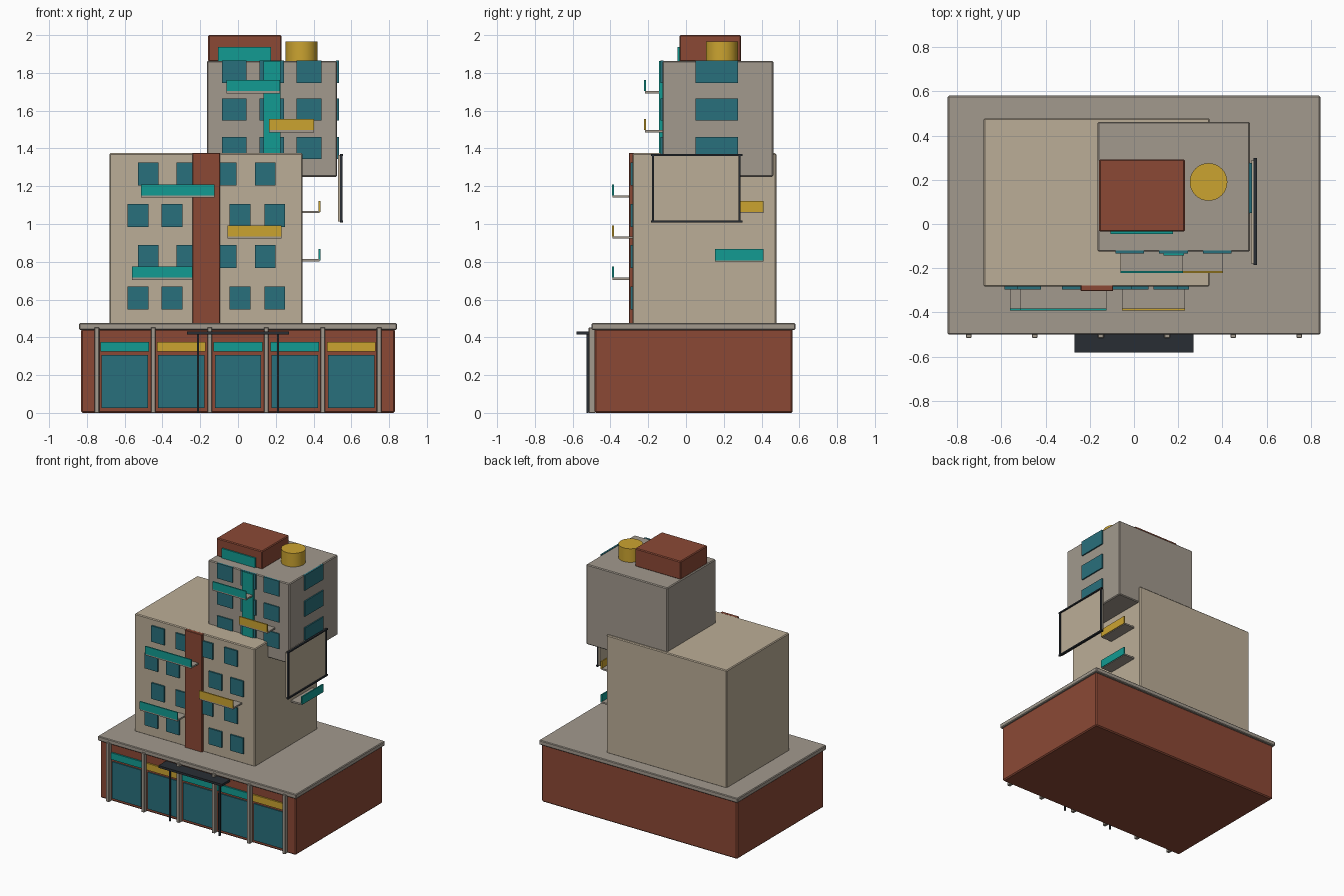
import bpy

if "Cube" in bpy.data.objects:
    bpy.data.objects.remove(bpy.data.objects["Cube"])


def material(name, rgb):
    m = bpy.data.materials.new(name)
    m.diffuse_color = (*rgb, 1)
    m.use_nodes = True
    m.node_tree.nodes["Principled BSDF"].inputs["Base Color"].default_value = m.diffuse_color
    return m


BRICK = material("brick", (0.26, 0.066, 0.036))
BEIGE = material("beige_plaster", (0.50, 0.42, 0.31))
GREY = material("grey_concrete", (0.36, 0.32, 0.27))
GLASS = material("glass", (0.022, 0.16, 0.20))
TEAL = material("teal_paint", (0.006, 0.33, 0.29))
GOLD = material("gold_paint", (0.60, 0.37, 0.03))
DARK = material("dark_metal", (0.022, 0.027, 0.034))


def box(name, x, y, z, mat, bevel=0.0):
    """Box from (min, max) pairs on each axis."""
    spans = (x, y, z)
    bpy.ops.mesh.primitive_cube_add(size=1, location=[(a + b) / 2 for a, b in spans])
    ob = bpy.context.object
    ob.name = name
    ob.scale = [b - a for a, b in spans]
    bpy.ops.object.transform_apply(location=False, rotation=False, scale=True)
    ob.data.materials.append(mat)
    if bevel:
        mod = ob.modifiers.new("bevel", "BEVEL")
        mod.width = bevel
        mod.segments = 1
    return ob


def around(c, w):
    return (c - w / 2, c + w / 2)


# Main volumes
box("podium", (-0.83, 0.83), (-0.485, 0.565), (0, 0.445), BRICK, 0.008)
box("podium_roof_slab", (-0.842, 0.842), (-0.5, 0.58), (0.44, 0.475), GREY, 0.005)
box("lower_tower", (-0.68, 0.342), (-0.283, 0.478), (0.47, 1.375), BEIGE, 0.006)
box("upper_tower", (-0.165, 0.524), (-0.125, 0.462), (1.25, 1.863), GREY, 0.006)
box("roof_house", (-0.158, 0.23), (-0.035, 0.292), (1.86, 2.0), BRICK, 0.006)
box("roof_house_sign", (-0.107, 0.176), (-0.045, -0.03), (1.863, 1.937), TEAL)

# Roof tank
bpy.ops.mesh.primitive_cylinder_add(vertices=32, radius=0.085, depth=0.107,
                                    location=(0.337, 0.19, 1.9135))
tank = bpy.context.object
tank.name = "roof_tank"
tank.data.materials.append(GOLD)
bpy.ops.object.shade_smooth_by_angle()

# Vertical facade strips
box("lower_tower_strip", (-0.241, -0.094), (-0.303, -0.275), (0.472, 1.375), BRICK, 0.003)
box("upper_tower_strip", (0.134, 0.226), (-0.142, -0.12), (1.3, 1.863), TEAL)

# Lower tower windows, rows alternate between two spacings
for row, z in enumerate((0.609, 0.827, 1.046, 1.265)):
    cols = (-0.475, -0.27, -0.063, 0.144) if row % 2 else (-0.53, -0.35, 0.011, 0.194)
    for c in cols:
        box("lower_window", around(c, 0.11), (-0.295, -0.275), around(z, 0.122), GLASS)

# Upper tower windows, front and right side
for z in (1.402, 1.606, 1.806):
    for c in (-0.019, 0.178, 0.376):
        box("upper_window", around(c, 0.13), (-0.134, -0.12), around(z, 0.117), GLASS)
    box("upper_side_window", (0.52, 0.534), (0.05, 0.276), around(z, 0.117), GLASS)


# Balconies: thin floor plus coloured front panel
def front_balcony(x, wall, depth, z, mat):
    front = wall - depth
    box("balcony_floor", x, (front, wall + 0.005), (z, z + 0.012), GREY)
    box("balcony_panel", x, (front - 0.004, front + 0.006), (z + 0.012, z + 0.07), mat)


front_balcony((-0.513, -0.125), -0.283, 0.105, 1.14, TEAL)
front_balcony((-0.055, 0.23), -0.283, 0.105, 0.922, GOLD)
front_balcony((-0.56, -0.241), -0.283, 0.105, 0.704, TEAL)
front_balcony((-0.062, 0.222), -0.125, 0.093, 1.692, TEAL)
front_balcony((0.165, 0.403), -0.125, 0.093, 1.485, GOLD)

for z, mat in ((1.058, GOLD), (0.802, TEAL)):
    box("side_balcony_floor", (0.337, 0.432), (0.153, 0.41), (z, z + 0.012), GREY)
    box("side_balcony_panel", (0.427, 0.437), (0.153, 0.41), (z + 0.005, z + 0.065), mat)

# Side billboard with dark frame
box("billboard_panel", (0.529, 0.546), (-0.178, 0.288), (1.014, 1.364), BEIGE)
for z in (1.013, 1.365):
    box("billboard_rail", (0.541, 0.556), (-0.186, 0.298), around(z, 0.01), DARK)
for y in (-0.175, 0.284):
    box("billboard_post", (0.541, 0.554), around(y, 0.01), (1.013, 1.365), DARK)

# Shopfronts: glass bays with sign bands, divided by piers
for i, mat in enumerate((TEAL, GOLD, TEAL, TEAL, GOLD)):
    c = (i - 2) * 0.3
    box("shop_glass", around(c, 0.246), (-0.493, -0.475), (0.025, 0.307), GLASS)
    box("shop_sign", around(c, 0.258), (-0.497, -0.475), (0.324, 0.376), mat)
for i in range(6):
    box("shop_pier", around((i - 2.5) * 0.299, 0.026), (-0.515, -0.48), (0, 0.453), GREY, 0.003)

# Entrance canopy on two posts
box("canopy", (-0.27, 0.27), (-0.58, -0.48), (0.415, 0.432), DARK)
for x in (-0.211, 0.211):
    box("canopy_post", around(x, 0.011), (-0.527, -0.516), (0, 0.418), DARK)
